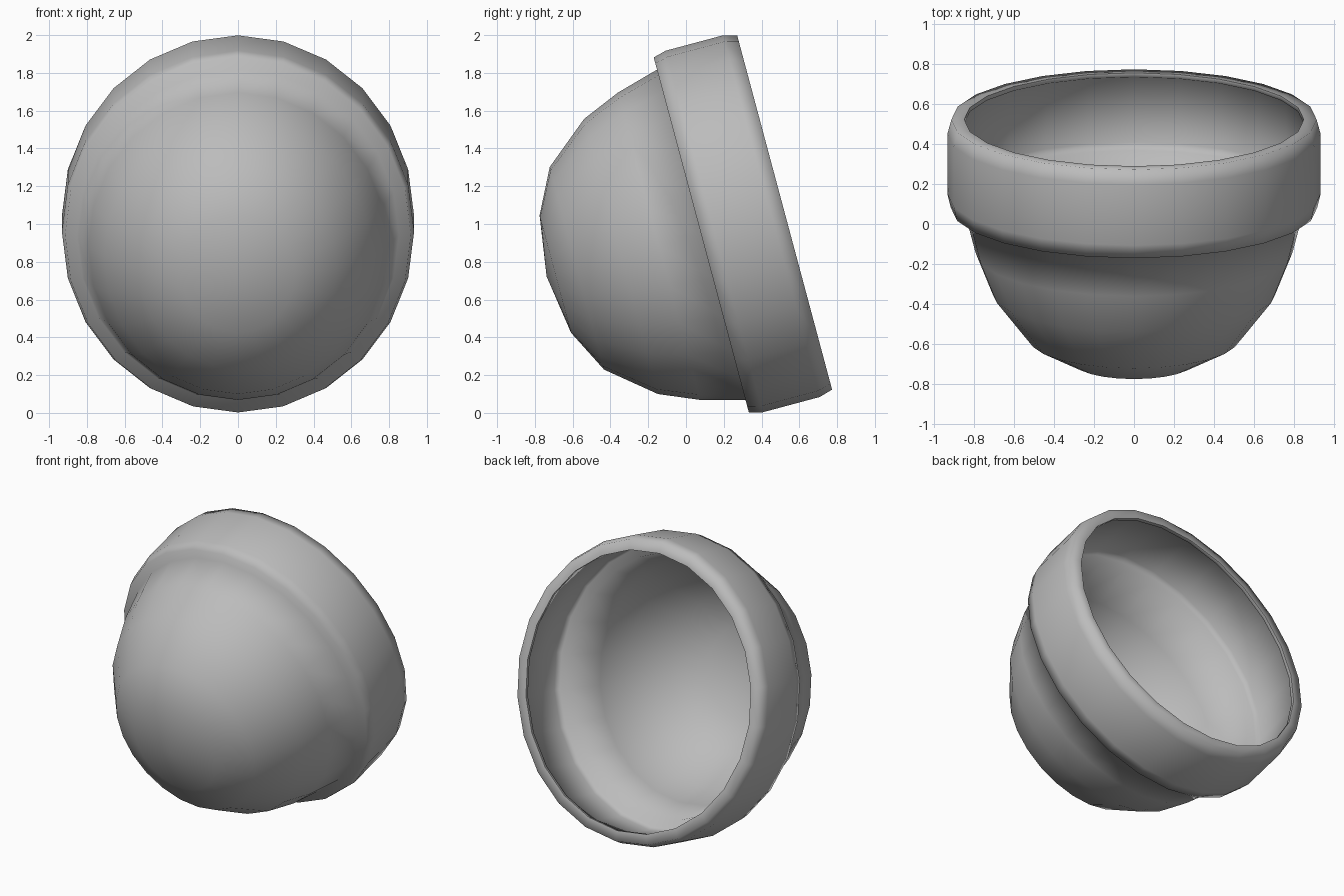
import bpy, bmesh, math

if "Cube" in bpy.data.objects:
    bpy.data.objects.remove(bpy.data.objects["Cube"])

SIDES = 24
TILT = math.radians(15)
CENTRE = 0.889      # axis offset in the tilted frame
X_SCALE = 0.941     # slightly narrower sideways

# closed half-section: (distance along axis, radius)
profile = [
    # outer dome
    (-0.526, 0), (-0.478, 0.322), (-0.36, 0.555), (-0.118, 0.754),
    (0.09, 0.842), (0.322, 0.906),
    # outer collar
    (0.322, 0.973), (0.393, 0.991), (0.706, 0.991), (0.779, 0.97),
    # lip
    (0.779, 0.902), (0.757, 0.902), (0.745, 0.932),
    # inner collar wall and ledge
    (0.41, 0.935), (0.375, 0.915), (0.37, 0.85),
    # inner dome
    (0.1, 0.787), (-0.09, 0.708), (-0.325, 0.52), (-0.43, 0.3), (-0.474, 0),
]

c, s = math.cos(TILT), math.sin(TILT)
bm = bmesh.new()


def point(d, r, a):
    up = CENTRE + r * math.cos(a)
    return bm.verts.new((X_SCALE * r * math.sin(a), d * c - up * s, d * s + up * c))


# revolve the section around the tilted axis
rings = []
for d, r in profile:
    n = SIDES if r > 0 else 1
    rings.append([point(d, r, 2 * math.pi * i / SIDES) for i in range(n)])
for a, b in zip(rings, rings[1:]):
    for i in range(SIDES):
        j = (i + 1) % SIDES
        if len(a) == 1:
            bm.faces.new((a[0], b[i], b[j]))
        elif len(b) == 1:
            bm.faces.new((a[i], b[0], a[j]))
        else:
            bm.faces.new((a[i], b[i], b[j], a[j]))
bmesh.ops.recalc_face_normals(bm, faces=bm.faces)

mesh = bpy.data.meshes.new("tilted_pot")
bm.to_mesh(mesh)
bm.free()
pot = bpy.data.objects.new("tilted_pot", mesh)
bpy.context.collection.objects.link(pot)

# plain grey
grey = bpy.data.materials.new("grey")
grey.diffuse_color = (0.5, 0.5, 0.5, 1)
grey.use_nodes = True
grey.node_tree.nodes["Principled BSDF"].inputs["Base Color"].default_value = grey.diffuse_color
mesh.materials.append(grey)

bpy.context.view_layer.objects.active = pot
pot.select_set(True)
bpy.ops.object.shade_smooth_by_angle(angle=math.radians(82))
